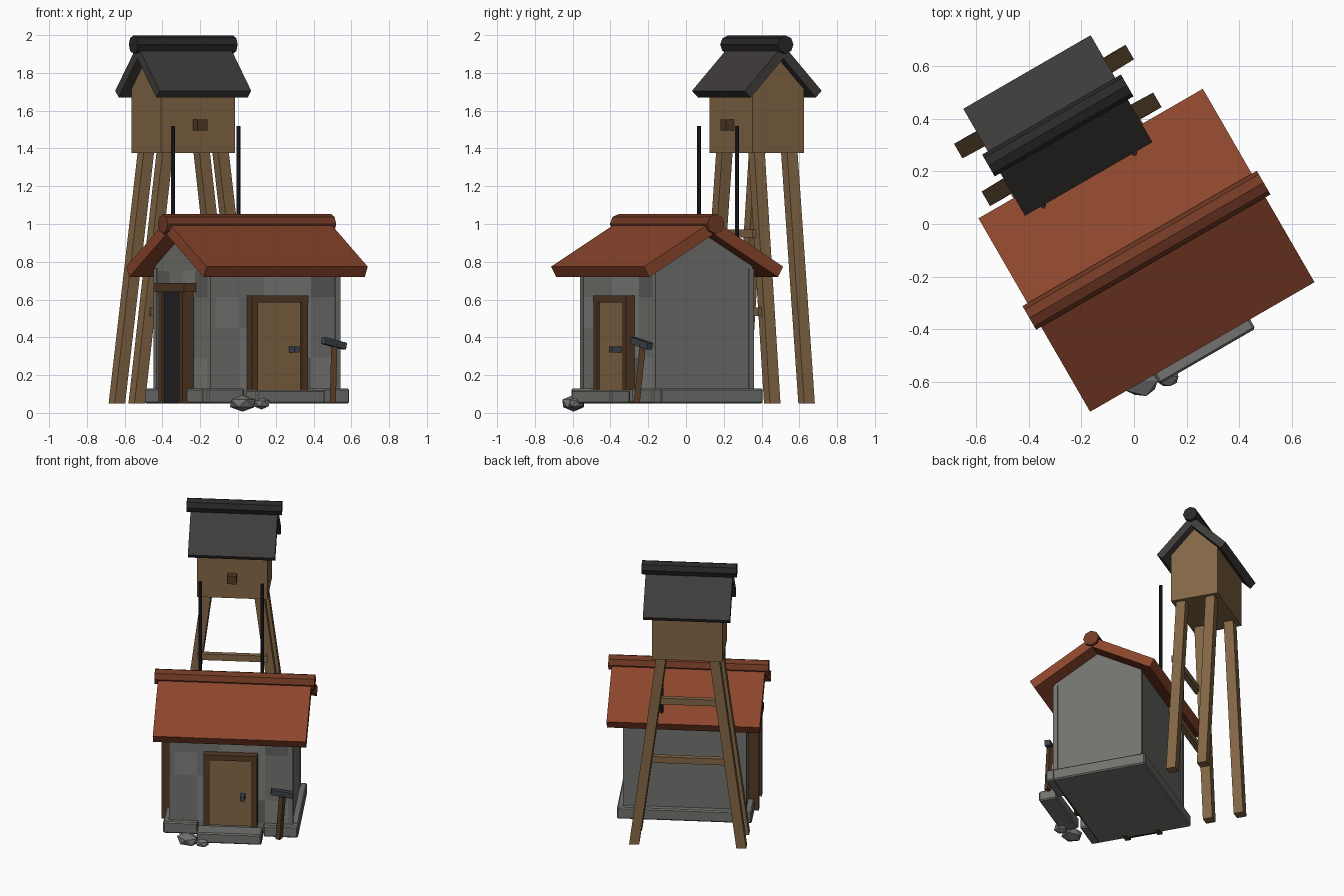
import bpy, bmesh, random
from math import radians, sin, cos, tan
from mathutils import Matrix, Vector

if "Cube" in bpy.data.objects:
    bpy.data.objects.remove(bpy.data.objects["Cube"])

random.seed(4)
TURN = Matrix.Rotation(radians(30), 4, 'Z')
HOUSE = Matrix.Translation((0.0475, -0.10, 0)) @ TURN
TOWER = Matrix.Translation((-0.29, 0.375, 0)) @ TURN
WORLD = Matrix.Identity(4)


def material(name, r, g, b):
    m = bpy.data.materials.new(name)
    m.diffuse_color = (r, g, b, 1)
    m.use_nodes = True
    m.node_tree.nodes["Principled BSDF"].inputs["Base Color"].default_value = m.diffuse_color
    return m


STONE = material("stone", .17, .17, .16)
PALE = material("pale_stone", .21, .21, .20)
DARK_STONE = material("dark_stone", .12, .12, .115)
CLAY = material("clay_tile", .26, .06, .025)
DARK_CLAY = material("ridge_tile", .17, .042, .018)
SLATE = material("slate", .05, .046, .043)
DARK_SLATE = material("ridge_slate", .022, .022, .022)
WOOD = material("wood", .23, .135, .06)
DARK_WOOD = material("dark_wood", .085, .042, .018)
BLACK = material("black", .017, .017, .02)
STEEL = material("steel", .05, .06, .075)


def finish(name, bm, mat, frame):
    bmesh.ops.recalc_face_normals(bm, faces=bm.faces)
    me = bpy.data.meshes.new(name)
    bm.to_mesh(me)
    bm.free()
    me.materials.append(mat)
    ob = bpy.data.objects.new(name, me)
    ob.matrix_world = frame
    bpy.context.collection.objects.link(ob)
    return ob


def loft(name, loop_a, loop_b, mat, frame):
    bm = bmesh.new()
    a = [bm.verts.new(p) for p in loop_a]
    b = [bm.verts.new(p) for p in loop_b]
    bm.faces.new(a)
    bm.faces.new(b[::-1])
    n = len(a)
    for i in range(n):
        bm.faces.new((a[i], a[(i + 1) % n], b[(i + 1) % n], b[i]))
    return finish(name, bm, mat, frame)


def prism(name, profile, half, mat, frame):
    return loft(name, [(-half, v, z) for v, z in profile],
                [(half, v, z) for v, z in profile], mat, frame)


def box(name, x, y, z, mat, frame, bevel=0):
    (x0, x1), (y0, y1), (z0, z1) = x, y, z
    ob = loft(name, [(x0, y0, z0), (x1, y0, z0), (x1, y1, z0), (x0, y1, z0)],
              [(x0, y0, z1), (x1, y0, z1), (x1, y1, z1), (x0, y1, z1)], mat, frame)
    if bevel:
        mod = ob.modifiers.new("bevel", 'BEVEL')
        mod.width, mod.segments = bevel, 1
    return ob


def post(name, p, q, s, mat, frame):
    corners = [(-s, -s), (s, -s), (s, s), (-s, s)]
    return loft(name, [(p[0] + i, p[1] + j, p[2]) for i, j in corners],
                [(q[0] + i, q[1] + j, q[2]) for i, j in corners], mat, frame)


def rod(name, centre, r, length, sides, axis, mat, frame):
    bm = bmesh.new()
    rot = Matrix.Rotation(radians(90), 4, 'Y') if axis == 'X' else Matrix()
    bmesh.ops.create_cone(bm, cap_ends=True, segments=sides, radius1=r, radius2=r,
                          depth=length, matrix=Matrix.Translation(centre) @ rot)
    return finish(name, bm, mat, frame)


def gabled(name, wall, roof, angle, t, floor, eave, ridge, mats, frame):
    """Gabled body, two-slope roof slab and octagonal ridge cap."""
    a = radians(angle)
    hu, hv = wall
    ru, rv = roof
    top = eave + rv * tan(a)
    under = top - t / cos(a)
    shoulder = under - hv * tan(a)
    prism(name + "_walls", [(-hv, floor), (hv, floor), (hv, shoulder), (0, under), (-hv, shoulder)],
          hu, mats[0], frame)
    bv, bz = rv - t * sin(a), eave - t * cos(a)
    prism(name + "_roof", [(-rv, eave), (0, top), (rv, eave), (bv, bz), (0, under), (-bv, bz)],
          ru, mats[1], frame)
    z, r, length = ridge
    rod(name + "_ridge", (0, 0, z), r, length, 8, 'X', mats[2], frame)


# House body and roof
gabled("house", (.392, .296), (.493, .425), 30, .063, .06, .774, (1.0, .052, 1.03),
       (STONE, CLAY, DARK_CLAY), HOUSE)
for i in (-1, 1):
    for j in (-1, 1):
        post("corner_pillar", (i * .382, j * .286, .12), (i * .382, j * .286, .765), .016, STONE, HOUSE)

# Foundation, open at the front door, and doorstep
box("foundation", (-.434, .434), (-.29, .338), (.05, .13), STONE, HOUSE, .008)
for s in (-1, 1):
    box("foundation_front", sorted((s * .21, s * .434)), (-.338, -.28), (.05, .13), STONE, HOUSE, .008)
box("doorstep", (-.21, .21), (-.466, -.345), (.05, .122), STONE, HOUSE, .008)

# Shaded stone blocks on the front wall and the doorway gable
rows = [.13, .29, .45, .61, .75]
for z0, z1 in zip(rows, rows[1:]):
    for k in range(5):
        u = -.365 + k * .146
        box("front_block", (u, u + .146), (-.299, -.285), (z0, z1),
            random.choice((STONE, PALE, DARK_STONE)), HOUSE)
    for k in range(4):
        v = -.268 + k * .134
        box("side_block", (-.395, -.38), (v, v + .134), (z0, z1),
            random.choice((STONE, PALE, DARK_STONE)), HOUSE)

# Front door
box("front_door", (-.14, .14), (-.335, -.285), (.12, .59), WOOD, HOUSE)
box("front_door_lintel", (-.173, .173), (-.352, -.29), (.585, .622), DARK_WOOD, HOUSE)
for s in (-1, 1):
    box("front_door_jamb", sorted((s * .135, s * .172)), (-.35, -.29), (.12, .6), DARK_WOOD, HOUSE)
box("door_handle", (.065, .095), (-.392, -.33), (.32, .352), STEEL, HOUSE)

# Dark doorway in the left gable
box("side_doorway", (-.448, -.385), (-.09, .12), (.055, .645), BLACK, HOUSE)
box("side_lintel", (-.47, -.385), (-.145, .165), (.64, .687), DARK_WOOD, HOUSE)
for v0 in (-.118, .1):
    box("side_jamb", (-.462, -.39), (v0, v0 + .035), (.05, .645), DARK_WOOD, HOUSE)

# Tower cabin, shutter, splayed legs and rails
gabled("cabin", (.226, .158), (.28, .235), 46, .05, 1.375, 1.705, (1.95, .048, .61),
       (WOOD, SLATE, DARK_SLATE), TOWER)
box("cabin_shutter", (-.03, .03), (-.205, -.15), (1.495, 1.552), DARK_WOOD, TOWER)
for i in (-1, 1):
    for j in (-1, 1):
        post("tower_leg", (i * .345, j * .105, .05), (i * .17, j * .1, 1.385), .032, WOOD, TOWER)
    # Thin black poles rising behind the house roof
    rod("roof_pole", (i * .2, -.237, 1.16), .011, .72, 8, 'Z', BLACK, TOWER)
for z, half in ((.95, .225), (.535, .285)):
    box("tower_rail", (-half, half), (-.155, -.12), (z - .022, z + .022), WOOD, TOWER)

# Hammer leaning on the front wall
post("hammer_handle", (.502, -.26, .055), (.51, -.228, .37), .016, DARK_WOOD, WORLD)
x_axis = Vector((.13, .10, -.035)).normalized()
y_axis = Vector((0, 0, 1)).cross(x_axis).normalized()
z_axis = x_axis.cross(y_axis)
head = Matrix((x_axis, y_axis, z_axis)).transposed().to_4x4()
head.translation = (.508, -.235, .368)
box("hammer_head", (-.072, .072), (-.018, .018), (-.018, .018), STEEL, head)

# Loose stones by the doorstep
for c, s in (((.024, -.595, .05), (.078, .068, .045)), ((.125, -.58, .05), (.05, .046, .033))):
    bm = bmesh.new()
    bmesh.ops.create_icosphere(bm, subdivisions=1, radius=1)
    for v in bm.verts:
        v.co *= random.uniform(.92, 1.06)
    finish("loose_stone", bm, STONE, Matrix.Translation(c) @ Matrix.Diagonal((*s, 1)))
